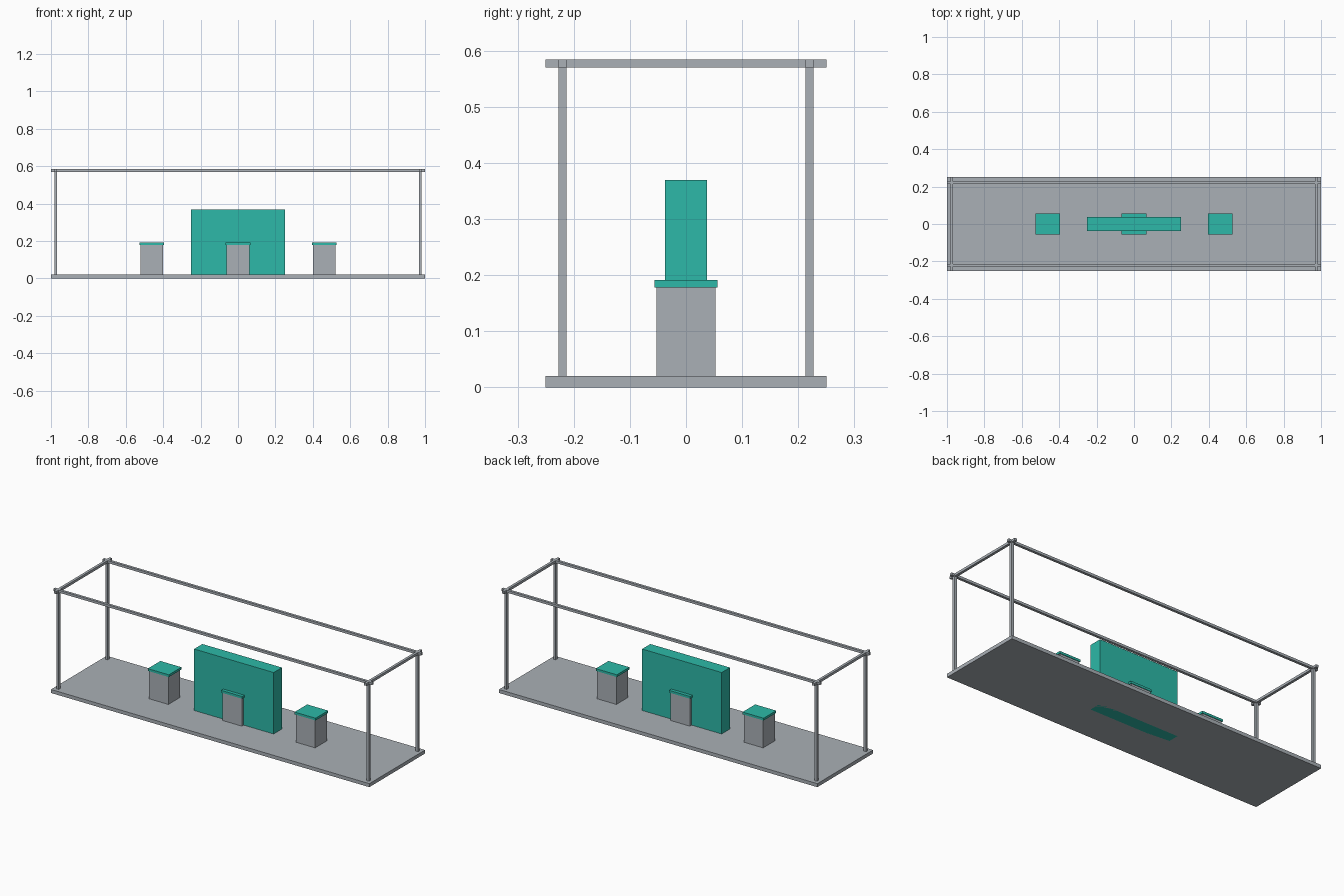
import bpy

cube = bpy.data.objects.get("Cube")
if cube:
    bpy.data.objects.remove(cube, do_unlink=True)


def material(name, rgb):
    mat = bpy.data.materials.new(name)
    mat.use_nodes = True
    mat.diffuse_color = (*rgb, 1)
    mat.node_tree.nodes["Principled BSDF"].inputs["Base Color"].default_value = (*rgb, 1)
    return mat


GREY = material("light grey", (0.40, 0.434, 0.468))
TEAL = material("teal", (0.026, 0.485, 0.392))


def box(name, mat, x, y, z, half_x, half_y):
    """Box centred at x, y, spanning the z pair."""
    bottom, top = z
    bpy.ops.mesh.primitive_cube_add(size=2, location=(x, y, (bottom + top) / 2))
    obj = bpy.context.object
    obj.name = name
    obj.scale = (half_x, half_y, (top - bottom) / 2)
    bpy.ops.object.transform_apply(location=False, rotation=False, scale=True)
    obj.data.materials.append(mat)


POST_X, POST_Y, BAR = 0.975, 0.22, 0.0073
FLOOR, BEAM = 0.02, (0.57, 0.584)

# Floor slab and central display wall
box("floor", GREY, 0, 0, (0, FLOOR), 1, 0.25)
box("display_wall", TEAL, 0, 0, (0, 0.369), 0.25, 0.037)

# Three capped counters
for label, x in (("right", -0.461), ("middle", 0), ("left", 0.461)):
    box(label + "_counter", GREY, x, 0, (FLOOR, 0.178), 0.061, 0.053)
    box(label + "_counter_top", TEAL, x, 0, (0.178, 0.191), 0.066, 0.0565)

# Truss frame: corner posts, long beams and cross beams
for side_x, sx in (("right", -1), ("left", 1)):
    box(side_x + "_cross_beam", GREY, sx * POST_X, 0, BEAM, BAR, 0.25)
    for side_y, sy in (("front", -1), ("back", 1)):
        box(f"{side_y}_{side_x}_post", GREY, sx * POST_X, sy * POST_Y,
            (FLOOR, BEAM[0]), BAR, BAR)
for side_y, sy in (("front", -1), ("back", 1)):
    box(side_y + "_long_beam", GREY, 0, sy * POST_Y, BEAM, 1, BAR)
